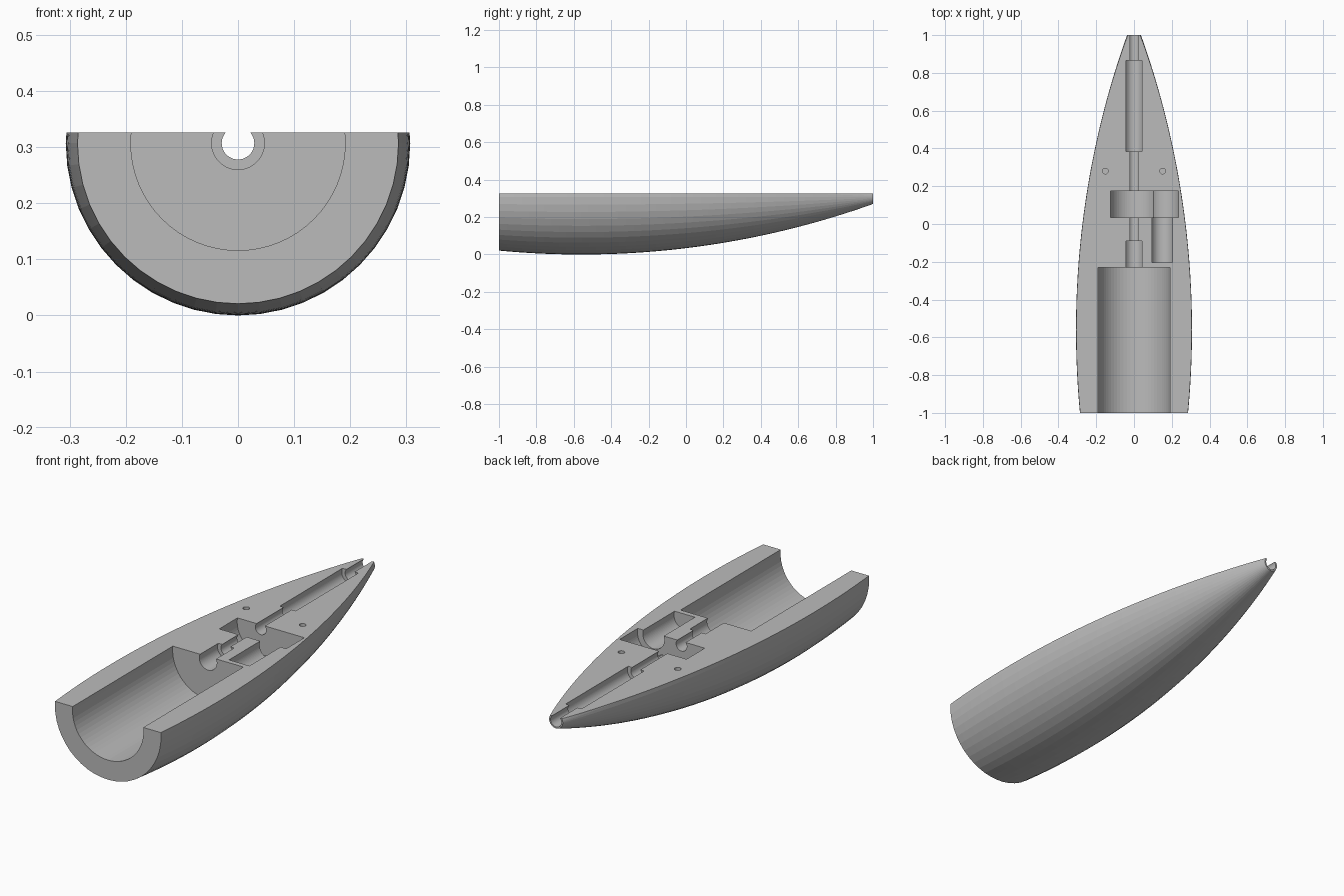
import bpy, bmesh, math
from mathutils import Matrix, Vector

cube = bpy.data.objects.get("Cube")
if cube:
    bpy.data.objects.remove(cube, do_unlink=True)

AXIS_Z = 0.307    # height of the shaft axis
TOP_Z = 0.326     # flat parting face
SEGMENTS = 48

grey = bpy.data.materials.new("plain_grey")
grey.use_nodes = True
colour = (0.5, 0.5, 0.5, 1)
grey.diffuse_color = colour
grey.node_tree.nodes["Principled BSDF"].inputs["Base Color"].default_value = colour


def make_object(name, bm):
    bmesh.ops.recalc_face_normals(bm, faces=bm.faces)
    mesh = bpy.data.meshes.new(name)
    bm.to_mesh(mesh)
    bm.free()
    mesh.materials.append(grey)
    obj = bpy.data.objects.new(name, mesh)
    bpy.context.collection.objects.link(obj)
    return obj


def hull_radius(y):
    """Circular-arc outline, widest towards the open end."""
    arc = 4.64
    return 0.307 - arc + math.sqrt(arc ** 2 - (y + 0.56) ** 2)


# Hull: revolved outline, cut flat along the parting face
bm = bmesh.new()
steps = 50
rings = []
for i in range(steps + 1):
    y = -1 + 2 * i / steps
    r = hull_radius(y)
    angles = [math.tau * s / SEGMENTS for s in range(SEGMENTS)]
    rings.append([bm.verts.new((r * math.sin(a), y, AXIS_Z - r * math.cos(a))) for a in angles])
for a, b in zip(rings, rings[1:]):
    for s in range(SEGMENTS):
        t = (s + 1) % SEGMENTS
        bm.faces.new((a[s], a[t], b[t], b[s]))
bm.faces.new(rings[0])
bm.faces.new(rings[-1])
cut = bmesh.ops.bisect_plane(bm, geom=bm.verts[:] + bm.edges[:] + bm.faces[:],
                             plane_co=(0, 0, TOP_Z), plane_no=(0, 0, 1), clear_outer=True)
rim = [e for e in bm.edges if e.is_boundary]
bmesh.ops.contextual_create(bm, geom=rim)
hull = make_object("hull_half", bm)


def cylinder(name, start, end, radius, segments=64):
    """Cylinder running between two points."""
    start, end = Vector(start), Vector(end)
    axis = end - start
    turn = axis.to_track_quat("Z", "Y").to_matrix().to_4x4()
    bm = bmesh.new()
    bmesh.ops.create_cone(bm, cap_ends=True, segments=segments, radius1=radius, radius2=radius,
                          depth=axis.length, matrix=Matrix.Translation((start + end) / 2) @ turn)
    return make_object(name, bm)


def bore(name, x, y0, y1, radius):
    return cylinder(name, (x, y0, AXIS_Z), (x, y1, AXIS_Z), radius)


# Cavities: stepped shaft channel, gear pockets, side bore and pin holes
cutters = [
    bore("main_bore", 0, -1.1, -0.23, 0.191),
    bore("shaft_channel", 0, -0.5, 1.1, 0.029),
    bore("coupling_bore", 0, -0.3, -0.09, 0.047),
    bore("bearing_bore", 0, 0.383, 0.865, 0.047),
    bore("large_gear_pocket", 0, 0.035, 0.175, 0.127),
    bore("small_gear_pocket", 0.15, 0.035, 0.175, 0.087),
    bore("side_bore", 0.15, -0.205, 0.1, 0.058),
]
for side in (-1, 1):
    x = 0.152 * side
    cutters.append(cylinder("pin_hole", (x, 0.28, TOP_Z - 0.08), (x, 0.28, TOP_Z + 0.1), 0.015, 24))

bpy.context.view_layer.objects.active = hull
for cutter in cutters:
    mod = hull.modifiers.new(cutter.name, "BOOLEAN")
    mod.operation = "DIFFERENCE"
    mod.solver = "EXACT"
    mod.object = cutter
    bpy.ops.object.modifier_apply(modifier=mod.name)
    bpy.data.objects.remove(cutter, do_unlink=True)
